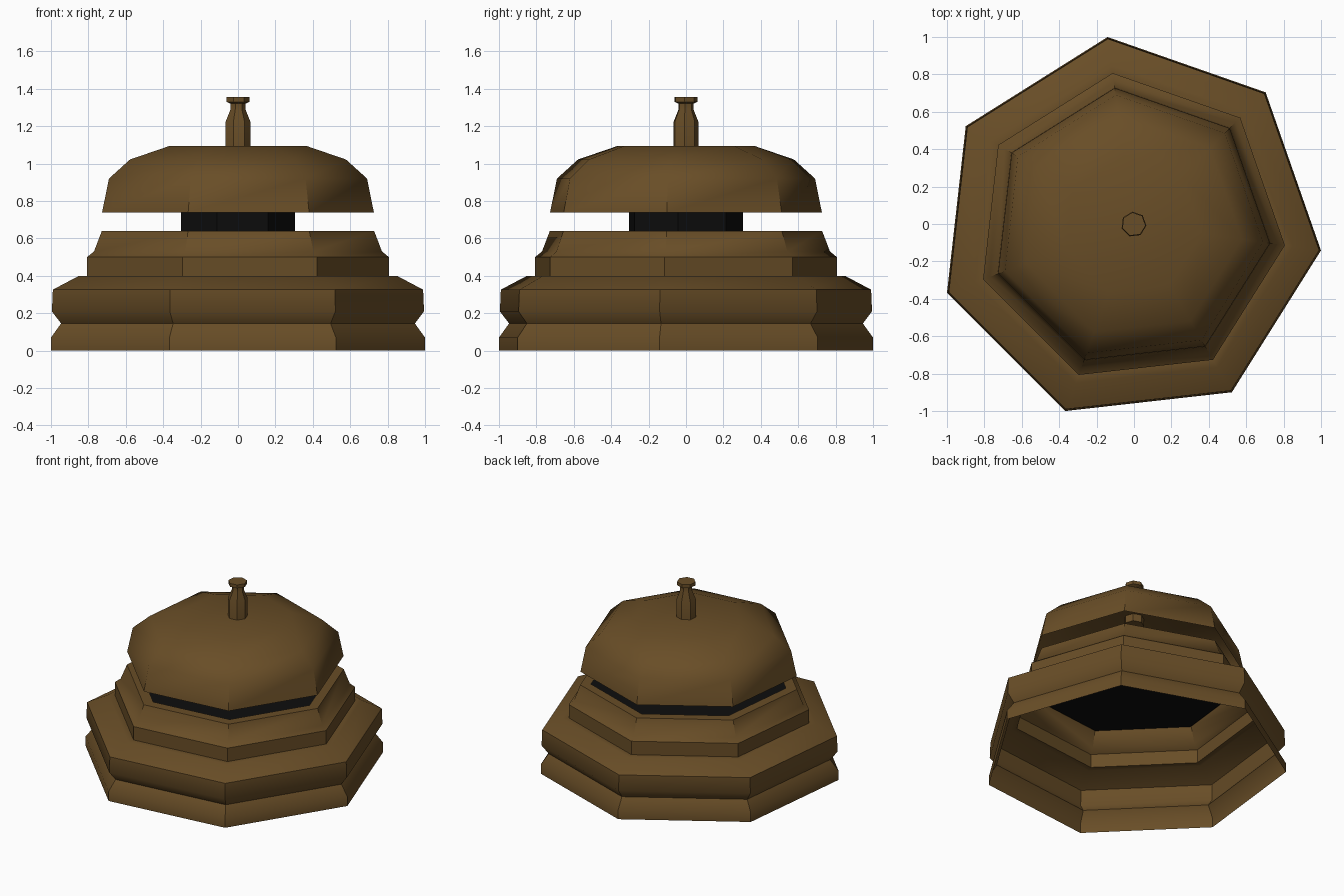
import bpy, bmesh, math

if "Cube" in bpy.data.objects:
    bpy.data.objects.remove(bpy.data.objects["Cube"])

SIDES = 7


def material(name, rgb):
    m = bpy.data.materials.new(name)
    m.diffuse_color = (*rgb, 1)
    m.use_nodes = True
    m.node_tree.nodes["Principled BSDF"].inputs["Base Color"].default_value = m.diffuse_color
    return m


brass = material("aged brass", (0.14, 0.075, 0.02))
black = material("black", (0.004, 0.004, 0.004))

# Seven-sided unit outline, one corner at 45 degrees, fitted to the -1..1 square
outline = [(1.032 * math.cos(a) - 0.0258, 1.032 * math.sin(a) - 0.0258)
           for a in (math.pi / 4 + math.tau * k / SIDES for k in range(SIDES))]


def stack(name, profile, mat, cap_bottom=False, cap_top=False):
    """Skin seven-sided rings given as (half width, height)."""
    bm = bmesh.new()
    rings = [[bm.verts.new((x * s, y * s, z)) for x, y in outline] for s, z in profile]
    for lo, hi in zip(rings, rings[1:]):
        for i in range(SIDES):
            j = (i + 1) % SIDES
            bm.faces.new((lo[i], lo[j], hi[j], hi[i]))
    if cap_bottom:
        bm.faces.new(rings[0][::-1])
    if cap_top:
        bm.faces.new(rings[-1])
    mesh = bpy.data.meshes.new(name)
    bm.to_mesh(mesh)
    bm.free()
    mesh.materials.append(mat)
    ob = bpy.data.objects.new(name, mesh)
    bpy.context.collection.objects.link(ob)
    bpy.ops.object.select_all(action='DESELECT')
    ob.select_set(True)
    bpy.context.view_layer.objects.active = ob
    bpy.ops.object.shade_smooth_by_angle(angle=math.radians(40))
    return ob


# Hollow stepped base, open underneath
stack("base", [(1.0, 0), (1.0, 0.07), (0.946, 0.145), (0.995, 0.21), (0.99, 0.326),
               (0.85, 0.4), (0.807, 0.4), (0.807, 0.5), (0.77, 0.53),
               (0.728, 0.64), (0.655, 0.64)], brass)

# Black plate closing the base, with the post that carries the bell
stack("inner_plate", [(0.72, 0.634), (0.305, 0.636), (0.305, 0.85)], black,
      cap_bottom=True, cap_top=True)

# Hollow bell
stack("bell", [(0.727, 0.738), (0.69, 0.92), (0.577, 1.022), (0.364, 1.095)],
      brass, cap_top=True)

# Push button on top
stack("button", [(0.066, 1.04), (0.066, 1.225), (0.04, 1.29), (0.04, 1.32),
                 (0.062, 1.33), (0.062, 1.355)], brass, cap_bottom=True, cap_top=True)
